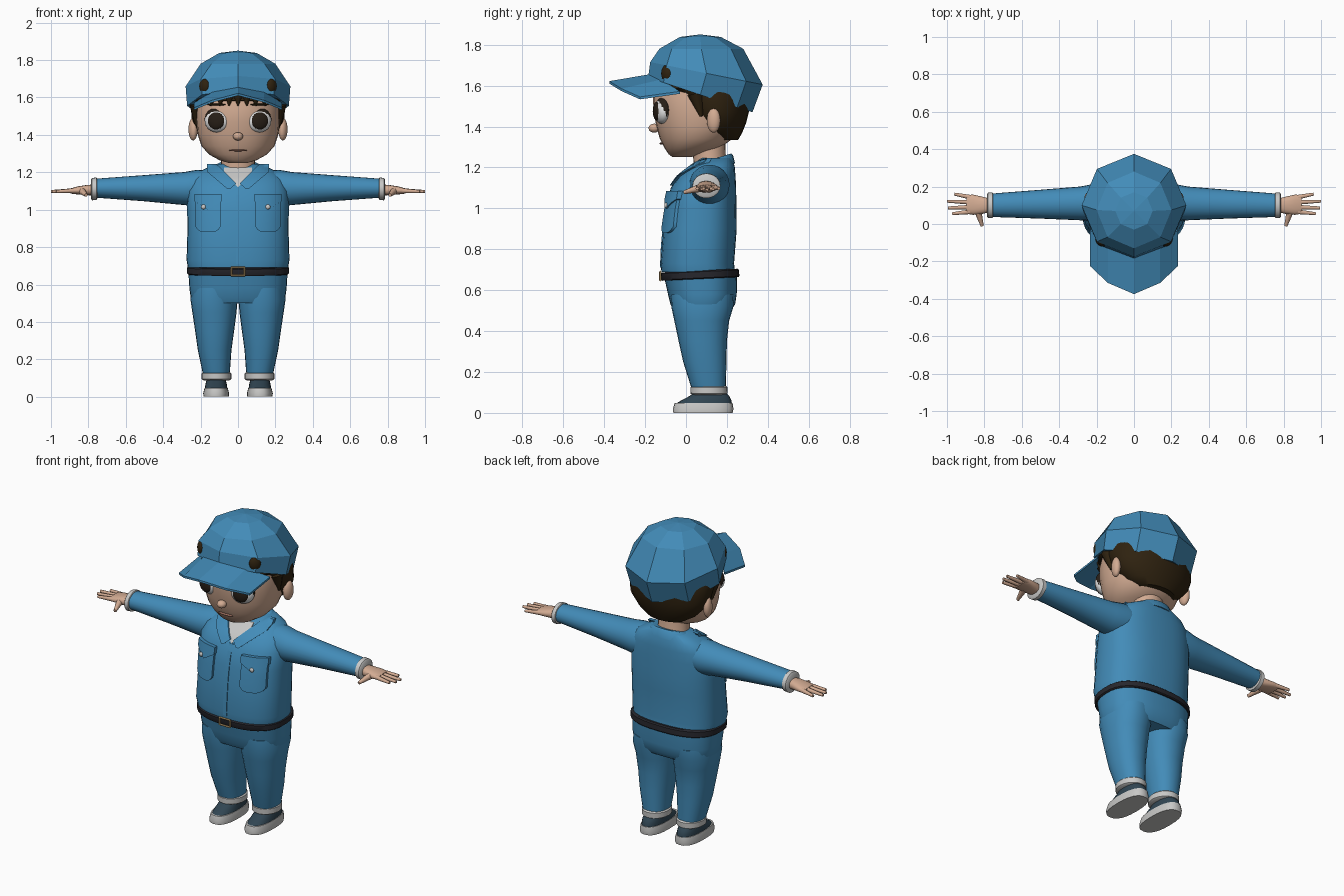
import bpy, bmesh, math
from mathutils import Matrix, Vector

if "Cube" in bpy.data.objects:
    bpy.data.objects.remove(bpy.data.objects["Cube"])


def material(name, r, g, b):
    m = bpy.data.materials.new(name)
    m.use_nodes = True
    m.diffuse_color = (r, g, b, 1)
    m.node_tree.nodes["Principled BSDF"].inputs["Base Color"].default_value = (r, g, b, 1)
    return m


BLUE = material("work blue", .055, .26, .48)
SKIN = material("skin", .65, .41, .29)
HAIR = material("dark brown hair", .028, .016, .005)
CUFF = material("light grey", .58, .58, .57)
SHOE = material("slate", .03, .06, .085)
BELT = material("belt black", .02, .02, .026)
GOLD = material("brass", .45, .3, .13)
WHITE = material("eye white", .78, .78, .78)
IRIS = material("iris", .02, .013, .008)
LIP = material("lip", .36, .17, .12)


def finish(name, bm, mat, angle=40):
    bmesh.ops.recalc_face_normals(bm, faces=bm.faces)
    me = bpy.data.meshes.new(name)
    bm.to_mesh(me)
    bm.free()
    me.materials.append(mat)
    if angle:
        me.shade_smooth()
        me.set_sharp_from_angle(angle=math.radians(angle))
    ob = bpy.data.objects.new(name, me)
    bpy.context.collection.objects.link(ob)
    return ob


def power(v, n):
    return math.copysign(abs(v) ** (2 / n), v)


def loft(name, mat, rings, axis="Z", n=2, segs=24, angle=40):
    """Rings: position on axis, two centre values, two radii, optional slope."""
    bm = bmesh.new()
    rows = []
    for p, a, b, ra, rb, *slope in rings:
        row = []
        for i in range(segs):
            t = 2 * math.pi * i / segs
            c, s = power(math.cos(t), n), power(math.sin(t), n)
            u, v, w = a + ra * c, b + rb * s, p + (slope[0] * s if slope else 0)
            row.append(bm.verts.new((u, v, w) if axis == "Z" else (w, u, v)))
        rows.append(row)
    for lo, hi in zip(rows, rows[1:]):
        for i in range(segs):
            j = (i + 1) % segs
            bm.faces.new((lo[i], lo[j], hi[j], hi[i]))
    bm.faces.new(rows[0])
    bm.faces.new(rows[-1])
    return finish(name, bm, mat, angle)


def blob(name, mat, loc, scale, turn=0):
    bm = bmesh.new()
    mtx = (Matrix.Translation(loc) @ Matrix.Rotation(math.radians(turn), 4, "Z")
           @ Matrix.Diagonal((*scale, 1)))
    bmesh.ops.create_uvsphere(bm, u_segments=20, v_segments=12, radius=1, matrix=mtx)
    return finish(name, bm, mat)


def spike(name, mat, start, end, r1, r2):
    bm = bmesh.new()
    a, b = Vector(start), Vector(end)
    d = b - a
    mtx = Matrix.Translation((a + b) / 2) @ d.to_track_quat("Z", "Y").to_matrix().to_4x4()
    bmesh.ops.create_cone(bm, cap_ends=True, segments=10, radius1=r1, radius2=r2,
                          depth=d.length, matrix=mtx)
    return finish(name, bm, mat)


def slab(name, mat, rows, push, angle=40):
    """Grid of points given thickness along the push vector."""
    bm = bmesh.new()
    grid = [[bm.verts.new(p) for p in row] for row in rows]
    for lo, hi in zip(grid, grid[1:]):
        for i in range(len(lo) - 1):
            bm.faces.new((lo[i], lo[i + 1], hi[i + 1], hi[i]))
    out = bmesh.ops.extrude_face_region(bm, geom=bm.faces[:], use_keep_orig=True)
    moved = [g for g in out["geom"] if isinstance(g, bmesh.types.BMVert)]
    bmesh.ops.translate(bm, vec=push, verts=moved)
    return finish(name, bm, mat, angle)


# Jacket body
TORSO_N = 2.5
TORSO = [(.69, 0, .06, .268, .18), (.73, 0, .055, .275, .18), (.9, 0, .068, .27, .18),
         (1.0, 0, .075, .272, .172), (1.1, 0, .085, .27, .16), (1.16, 0, .105, .25, .137),
         (1.205, 0, .13, .205, .108), (1.245, 0, .145, .12, .08)]
loft("jacket", BLUE, TORSO, n=TORSO_N, segs=36)


def chest_y(x, z):
    for lo, hi in zip(TORSO, TORSO[1:]):
        if z <= hi[0] or hi is TORSO[-1]:
            f = min(1, (z - lo[0]) / (hi[0] - lo[0]))
            cy, rx, ry = (lo[k] + f * (hi[k] - lo[k]) for k in (2, 3, 4))
            return cy - ry * (1 - min(.97, abs(x) / rx) ** TORSO_N) ** (1 / TORSO_N)


def patch(name, mat, x0, x1, top, bottom, lift):
    """Cloth piece following the chest between two height rules."""
    rows = []
    for i in range(11):
        x = x0 + (x1 - x0) * i / 10
        zs = [bottom(x) + (top(x) - bottom(x)) * k / 6 for k in range(7)]
        rows.append([(x, chest_y(x, z) - lift, z) for z in zs])
    slab(name, mat, rows, (0, lift + .01, 0))


patch("zip_placket", BLUE, -.012, .012, lambda x: 1.12, lambda x: .71, .004)
patch("undershirt", CUFF, -.075, .075, lambda x: 1.225, lambda x: 1.12 + abs(x), .005)
loft("collar_band", BLUE, [(1.2, 0, .135, .15, .105, .02), (1.235, 0, .14, .122, .09, .025),
                           (1.243, 0, .14, .105, .08, .025)])

for side, s in (("left", 1), ("right", -1)):
    patch(side + "_collar", BLUE, s * .01, s * .165,
          lambda x: min(1.245, 1.13 + abs(x)),
          lambda x: 1.105 + .85 * abs(abs(x) - .05), .014)
    mid = s * .16
    patch(side + "_pocket", BLUE, mid - .068, mid + .068, lambda x: 1.07,
          lambda x: .88 + .03 * (abs(x - mid) / .068) ** 4, .014)
    patch(side + "_pocket_flap", BLUE, mid - .073, mid + .073, lambda x: 1.085,
          lambda x: 1.0 + .045 * abs(x - mid) / .073, .022)
    bx = .16 if s > 0 else -.185
    blob(side + "_button", CUFF, (bx, chest_y(bx, 1.015) - .024, 1.015), (.013, .008, .013))

    # Sleeve, cuff and hand
    loft(side + "_sleeve", BLUE,
         [(s * .12, .12, 1.12, .09, .09), (s * .22, .115, 1.115, .098, .098),
          (s * .29, .11, 1.113, .09, .088), (s * .5, .106, 1.115, .077, .07),
          (s * .77, .1, 1.115, .062, .05)], axis="X")
    loft(side + "_sleeve_cuff", CUFF,
         [(s * .752, .1, 1.112, .06, .05), (s * .757, .1, 1.112, .068, .06),
          (s * .78, .1, 1.11, .068, .06), (s * .787, .1, 1.11, .058, .05)], axis="X")
    loft(side + "_palm", SKIN,
         [(s * .77, .1, 1.105, .036, .03), (s * .81, .1, 1.105, .046, .027),
          (s * .86, .103, 1.103, .054, .021), (s * .895, .105, 1.1, .05, .014)],
         axis="X", n=2.4, segs=16)
    for k, (y0, y1, tip) in enumerate([(.066, .055, .972), (.09, .086, .995),
                                       (.116, .122, 1.0), (.142, .16, .96)]):
        spike(f"{side}_finger_{k + 1}", SKIN, (s * .87, y0, 1.102), (s * tip, y1, 1.097),
              .0135, .008)
    spike(side + "_thumb", SKIN, (s * .835, .07, 1.1), (s * .812, -.01, 1.078), .02, .009)

    # Trouser leg, turn-up and shoe
    loft(side + "_trouser_leg", BLUE,
         [(.11, s * .115, .112, .07, .082), (.25, s * .125, .092, .09, .106),
          (.35, s * .125, .082, .104, .118), (.45, s * .126, .077, .118, .134),
          (.52, s * .128, .08, .126, .152), (.58, s * .125, .08, .122, .155)], n=2.2)
    loft(side + "_turn_up", CUFF,
         [(.088, s * .115, .112, .07, .08), (.094, s * .115, .112, .079, .09),
          (.125, s * .115, .112, .079, .091), (.133, s * .115, .112, .07, .082)])
    loft(side + "_sole", CUFF,
         [(0, s * .117, .083, .068, .145), (.02, s * .117, .084, .069, .148),
          (.048, s * .117, .086, .062, .142)], n=2.5)
    loft(side + "_shoe", SHOE,
         [(.044, s * .117, .087, .06, .138), (.062, s * .117, .1, .058, .122),
          (.08, s * .117, .113, .054, .1), (.1, s * .116, .118, .05, .075)], n=2.3)

# Trouser seat, belt and buckle
loft("trouser_seat", BLUE, [(.5, 0, .08, .24, .14), (.53, 0, .082, .253, .158),
                            (.58, 0, .08, .26, .168), (.68, 0, .07, .266, .18)], n=2.5, segs=36)
loft("belt", BELT, [(.655, 0, .07, .268, .187, .009), (.66, 0, .07, .274, .191, .009),
                    (.69, 0, .068, .274, .191, .009), (.696, 0, .068, .266, .184, .009)],
     n=2.5, segs=36)
for z in (.648, .69):
    spike("buckle_bar", GOLD, (-.037, -.126, z), (.037, -.126, z), .005, .005)
for x in (-.035, .035):
    spike("buckle_side", GOLD, (x, -.126, .648), (x, -.126, .69), .005, .005)

# Neck and head
loft("neck", SKIN, [(1.19, 0, .125, .1, .085), (1.25, 0, .115, .09, .08),
                    (1.36, 0, .11, .09, .08)])
loft("head", SKIN, [(1.25, 0, -.02, .05, .045), (1.265, 0, -.005, .1, .08),
                    (1.295, 0, .03, .155, .135), (1.34, 0, .05, .195, .178),
                    (1.4, 0, .06, .215, .205), (1.47, 0, .06, .222, .218),
                    (1.54, 0, .06, .222, .222), (1.62, 0, .07, .21, .21)], n=2.1, segs=28)
blob("nose", SKIN, (0, -.155, 1.392), (.027, .028, .022))
blob("mouth", LIP, (0, -.119, 1.317), (.05, .012, .005))

# Hair under the cap
loft("hair", HAIR, [(1.335, 0, .185, .12, .07), (1.37, 0, .17, .18, .105),
                    (1.42, 0, .155, .225, .14), (1.47, 0, .145, .247, .162),
                    (1.52, 0, .13, .25, .18), (1.565, 0, .11, .25, .205),
                    (1.585, 0, .075, .246, .24), (1.63, 0, .08, .235, .23)])
for k in range(-3, 4):
    x = k * .045
    y = .065 - .23 * math.sqrt(1 - (x / .245) ** 2)
    spike("fringe_lock", HAIR, (x, y + .012, 1.61), (x * 1.08, y + .008, 1.555), .026, .003)

for side, s in (("left", 1), ("right", -1)):
    # Eyes, brows, ears and sideburns
    blob(side + "_lash", IRIS, (s * .112, -.112, 1.482), (.069, .037, .064), s * 14)
    blob(side + "_eye", WHITE, (s * .112, -.116, 1.475), (.068, .04, .062), s * 14)
    blob(side + "_iris", IRIS, (s * .117, -.142, 1.475), (.046, .018, .046), s * 14)
    blob(side + "_brow", HAIR, (s * .115, -.132, 1.562), (.055, .012, .006), s * 24)
    blob(side + "_ear", SKIN, (s * .24, .135, 1.43), (.024, .034, .06), s * -15)
    spike(side + "_sideburn", HAIR, (s * .215, .05, 1.56), (s * .222, .075, 1.45), .045, .008)
    # Tuft showing at the cap temple
    blob(side + "_temple_tuft", HAIR, (s * .178, -.092, 1.66), (.034, .024, .043), s * 45)

# Cap crown in eight flat panels, with a drooping brim
loft("cap_crown", BLUE, [(1.555, 0, .07, .272, .255, -.085), (1.66, 0, .1, .28, .275, -.055),
                         (1.78, 0, .075, .2, .205), (1.838, 0, .07, .1, .1),
                         (1.85, 0, .07, .004, .004)], segs=8, angle=0)
inner = [(.235, -.03, 1.572), (.14, -.12, 1.63), (0, -.18, 1.655)]
outer = [(.235, -.225, 1.545), (.14, -.315, 1.585), (0, -.375, 1.622)]
mirror = lambda pts: [(-x, y, z) for x, y, z in pts] + pts[-2::-1]
slab("cap_brim", BLUE, [mirror(inner), mirror(outer)], (0, 0, -.012), angle=0)
